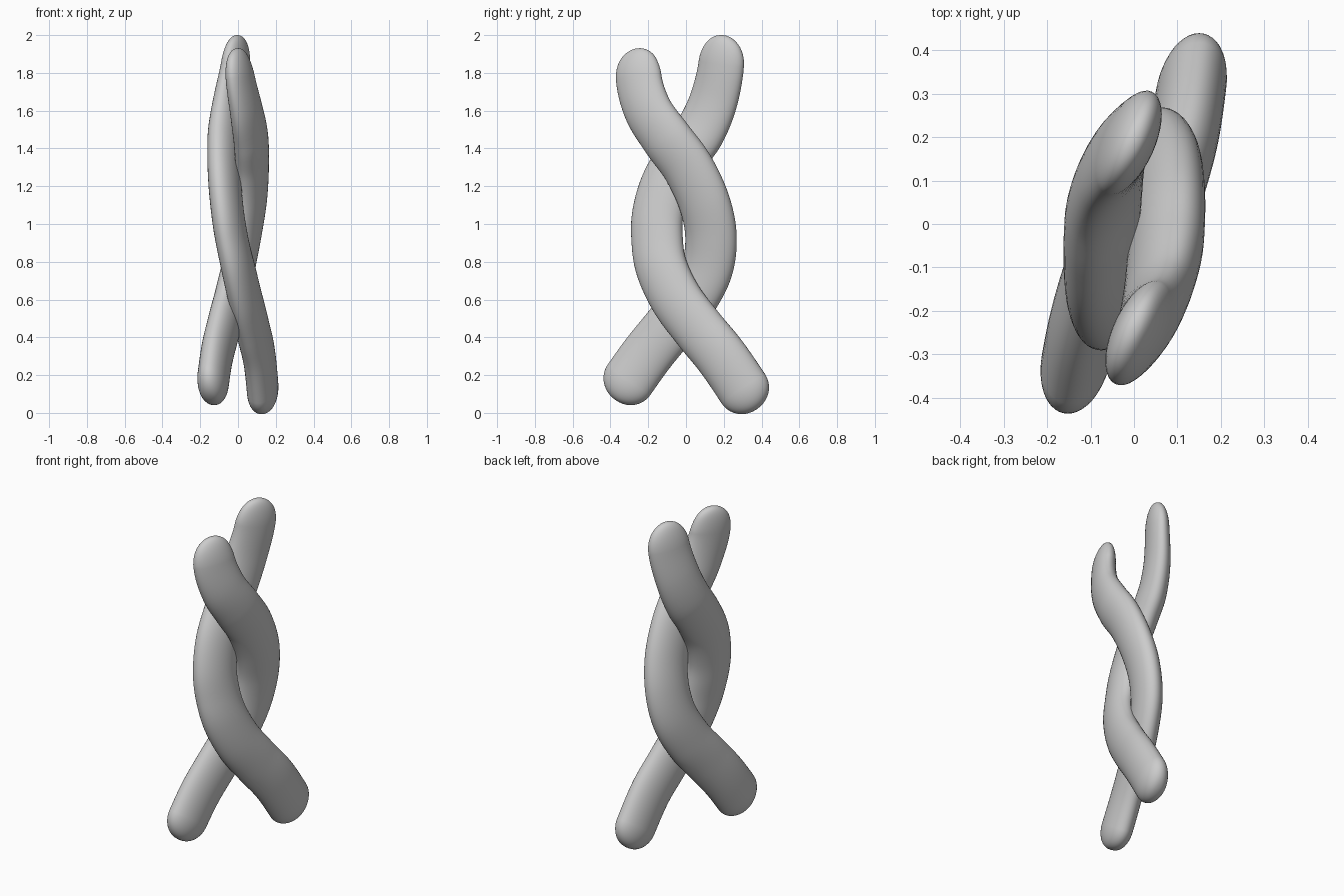
import bpy
import bmesh
import math
from mathutils import Vector

SIDES = 40
CAP_STEPS = 12
BODY_STEPS = 70

old = bpy.data.objects.get("Cube")
if old:
    bpy.data.objects.remove(old, do_unlink=True)

grey = bpy.data.materials.new("light grey")
grey.use_nodes = True
colour = (0.6, 0.6, 0.6, 1.0)
grey.diffuse_color = colour
grey.node_tree.nodes["Principled BSDF"].inputs["Base Color"].default_value = colour


def smooth_path(points, steps=24):
    """Catmull-Rom curve through the points, as a dense polyline."""
    pts = [Vector(p) for p in points]
    pts = [pts[0] * 2 - pts[1]] + pts + [pts[-1] * 2 - pts[-2]]
    line = []
    for a, b, c, d in zip(pts, pts[1:], pts[2:], pts[3:]):
        for i in range(steps):
            t = i / steps
            line.append(0.5 * (2 * b + (c - a) * t
                               + (2 * a - 5 * b + 4 * c - d) * t ** 2
                               + (3 * b - a - 3 * c + d) * t ** 3))
    line.append(pts[-2])
    return line


def make_sampler(line):
    """Return the total length and a function giving position by distance."""
    dist = [0.0]
    for a, b in zip(line, line[1:]):
        dist.append(dist[-1] + (b - a).length)

    def at(s):
        s = min(max(s, 0.0), dist[-1])
        i = 0
        while i < len(dist) - 2 and dist[i + 1] < s:
            i += 1
        return line[i].lerp(line[i + 1], (s - dist[i]) / (dist[i + 1] - dist[i]))
    return dist[-1], at


def cap_rings(size):
    """Distance from the tip, width scale and thickness scale of each ring."""
    angles = [math.pi / 2 * (i + 0.4) / CAP_STEPS for i in range(CAP_STEPS)]
    return [(size * (1 - math.cos(a)), math.sin(a) ** 0.95, math.sin(a) ** 0.8)
            for a in angles]


def build_strand(name, points):
    """Sweep a tilted, flattened oval along the path, with rounded ends."""
    length, at = make_sampler(smooth_path(points))
    top, bottom = 0.15, 0.13
    start = cap_rings(top)
    body = [(top + (length - top - bottom) * i / BODY_STEPS, 1, 1)
            for i in range(BODY_STEPS + 1)]
    end = [(length - s, w, t) for s, w, t in reversed(cap_rings(bottom))]

    bm = bmesh.new()
    rings = []
    for s, w, t in start + body + end:
        centre = at(s)
        tangent = (at(s + 0.03) - at(s - 0.03)).normalized()
        flat = Vector((1, 0, 0)).cross(tangent).normalized()
        side = flat.cross(tangent) * -1
        f = s / length
        tilt = math.radians(25 - 13 * f)
        if side.x < 0:
            side.negate()
        across = flat * math.cos(tilt) + side * math.sin(tilt)
        depth = side * math.cos(tilt) - flat * math.sin(tilt)
        grow = min(1, f * 4)
        half_width = w * (0.125 + 0.016 * grow)
        half_depth = t * (0.053 + 0.026 * grow)
        ring = []
        for k in range(SIDES):
            a = math.tau * k / SIDES
            ring.append(bm.verts.new(centre + across * half_width * math.cos(a)
                                     + depth * half_depth * math.sin(a)))
        rings.append(ring)

    for low, high in zip(rings, rings[1:]):
        for k in range(SIDES):
            n = (k + 1) % SIDES
            bm.faces.new((low[k], low[n], high[n], high[k]))
    for ring, tip in ((rings[0], at(0)), (rings[-1], at(length))):
        v = bm.verts.new(tip)
        for k in range(SIDES):
            bm.faces.new((ring[k], ring[(k + 1) % SIDES], v))
    bmesh.ops.recalc_face_normals(bm, faces=bm.faces)
    for face in bm.faces:
        face.smooth = True

    mesh = bpy.data.meshes.new(name)
    bm.to_mesh(mesh)
    bm.free()
    mesh.materials.append(grey)
    obj = bpy.data.objects.new(name, mesh)
    bpy.context.collection.objects.link(obj)
    return obj


# Strand leaning forward at the top, crossing on the left side
build_strand("front_strand", [
    (0.0, -0.235, 1.93), (0.012, -0.25, 1.77), (0.043, -0.2, 1.6),
    (0.068, -0.1, 1.45), (0.075, 0.01, 1.3), (0.066, 0.095, 1.12),
    (0.037, 0.132, 0.94), (0.0, 0.11, 0.76), (-0.04, 0.02, 0.59),
    (-0.08, -0.1, 0.44), (-0.115, -0.22, 0.29), (-0.145, -0.375, 0.07),
])

# Strand leaning backward at the top, crossing on the right side
build_strand("back_strand", [
    (0.0, 0.19, 2.0), (-0.015, 0.185, 1.83), (-0.046, 0.145, 1.65),
    (-0.066, 0.08, 1.5), (-0.073, -0.01, 1.37), (-0.07, -0.1, 1.22),
    (-0.055, -0.148, 1.06), (-0.033, -0.153, 0.92), (0.0, -0.13, 0.77),
    (0.04, -0.05, 0.6), (0.08, 0.07, 0.44), (0.115, 0.2, 0.28),
    (0.14, 0.375, 0.02),
])
